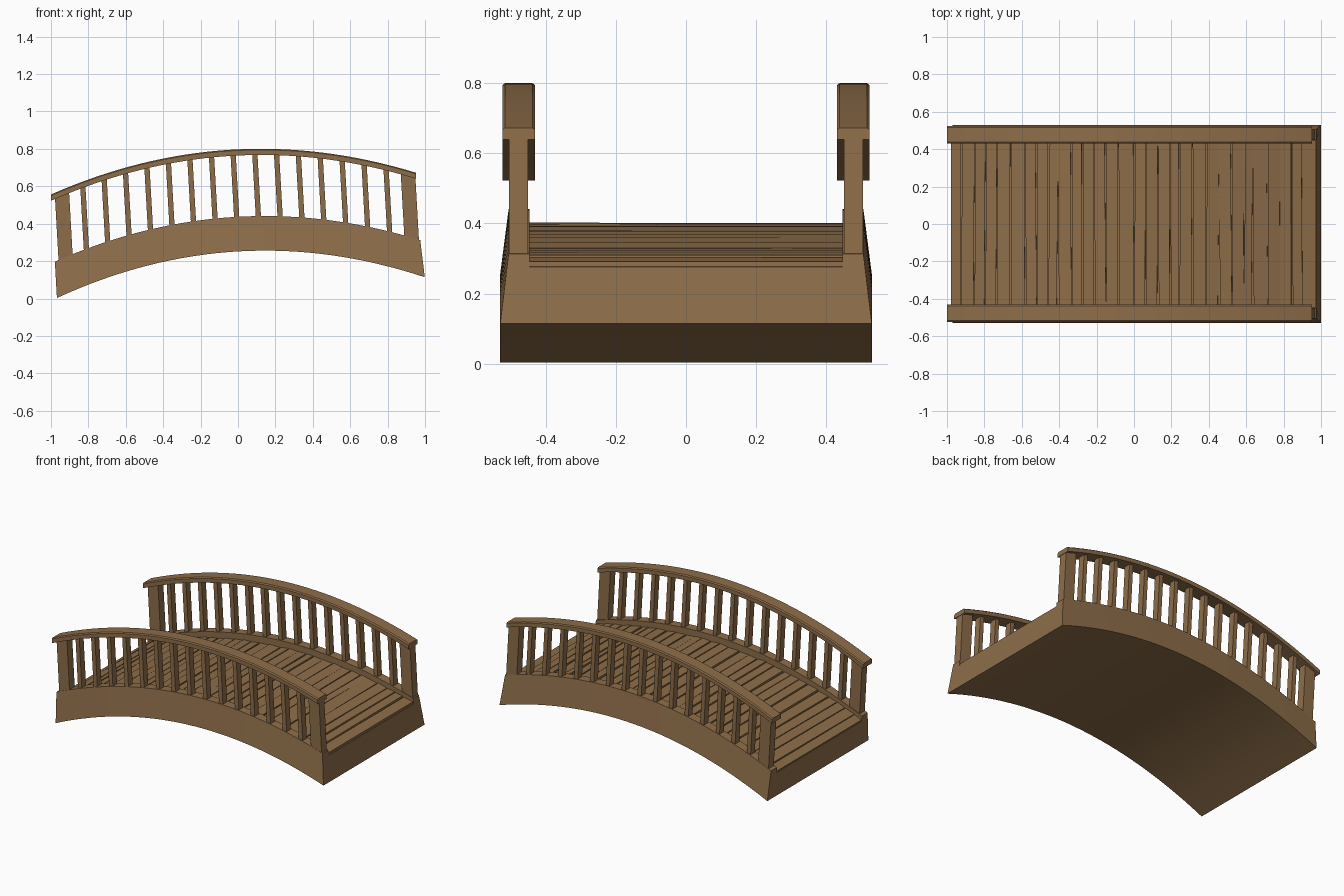
import bpy, bmesh, math, random
from mathutils import Matrix

random.seed(4)
cube = bpy.data.objects.get("Cube")
if cube:
    bpy.data.objects.remove(cube, do_unlink=True)

# One wood colour for the whole bridge
wood = bpy.data.materials.new("brown wood")
wood.use_nodes = True
BROWN = (0.27, 0.155, 0.067, 1)
wood.diffuse_color = BROWN
bsdf = next(n for n in wood.node_tree.nodes if n.type == 'BSDF_PRINCIPLED')
bsdf.inputs["Base Color"].default_value = BROWN
bsdf.inputs["Roughness"].default_value = 0.9

# The bridge leans gently: its right-hand end stands higher
LEAN = Matrix.Translation((0.015, 0, 0.0625)) @ Matrix.Rotation(-0.0565, 4, 'Y')


def underside(u): return 0.19 - 0.2 * u * u
def deck_top(u): return 0.332 - 0.17 * u * u
def curb_top(u): return 0.375 - 0.19 * u * u
def rail_top(u): return 0.735 - 0.19 * u * u
def rail_base(u): return rail_top(u) - 0.033


def finish(name, bm, smooth=False):
    bmesh.ops.recalc_face_normals(bm, faces=bm.faces)
    bm.transform(LEAN)
    mesh = bpy.data.meshes.new(name)
    bm.to_mesh(mesh)
    bm.free()
    mesh.materials.append(wood)
    obj = bpy.data.objects.new(name, mesh)
    bpy.context.collection.objects.link(obj)
    if smooth:
        bpy.ops.object.select_all(action='DESELECT')
        obj.select_set(True)
        bpy.context.view_layer.objects.active = obj
        bpy.ops.object.shade_smooth_by_angle(angle=math.radians(30))
    return obj


def loft(name, section, steps=32):
    """Skin a closed cross-section, given as a function of t in 0..1."""
    bm = bmesh.new()
    rings = [[bm.verts.new(p) for p in section(i / steps)] for i in range(steps + 1)]
    n = len(rings[0])
    for a, b in zip(rings, rings[1:]):
        for j in range(n):
            k = (j + 1) % n
            bm.faces.new((a[j], a[k], b[k], b[j]))
    bm.faces.new(rings[0])
    bm.faces.new(rings[-1])
    return finish(name, bm, True)


def upright(name, u0, u1, y0, y1):
    """Square post whose foot and head follow the curb and the rail."""
    bm = bmesh.new()
    foot, head = [], []
    for u, y in ((u0, y0), (u1, y0), (u1, y1), (u0, y1)):
        foot.append(bm.verts.new((u, y, curb_top(u) - 0.02)))
        head.append(bm.verts.new((u, y, rail_base(u) + 0.01)))
    bm.faces.new(foot)
    bm.faces.new(head)
    for j in range(4):
        k = (j + 1) % 4
        bm.faces.new((foot[j], foot[k], head[k], head[j]))
    return finish(name, bm)


def top_u(t): return -0.985 + 1.957 * t


# Arched body with a raised curb along each side
def body_section(t):
    ub, ut = -0.985 + 1.97 * t, top_u(t)
    half = [(ub, 0.53, underside(ub)), (ut, 0.506, curb_top(ut)),
            (ut, 0.446, curb_top(ut)), (ut, 0.446, deck_top(ut) - 0.012)]
    return half + [(u, -y, w) for u, y, w in reversed(half)]


loft("arched_body", body_section)

# Deck planks, slightly uneven in width, height and angle
COUNT = 30
edges = [top_u((i + random.uniform(-0.2, 0.2) * (0 < i < COUNT)) / COUNT)
         for i in range(COUNT + 1)]
bm = bmesh.new()
for a, b in zip(edges, edges[1:]):
    inner = a > edges[0] and b < edges[-1]
    skew = random.uniform(-0.004, 0.004) if inner else 0
    lift = random.uniform(-0.003, 0.002)
    tip = random.uniform(-0.003, 0.003)
    layers = []
    for depth in (0.022, 0):
        layers.append([bm.verts.new((u + s * skew, s * 0.448,
                                     deck_top(u) + lift + e * tip - depth))
                       for u, s, e in ((a + 0.003, -1, -1), (b - 0.003, -1, 1),
                                       (b - 0.003, 1, 1), (a + 0.003, 1, -1))])
    low, high = layers
    bm.faces.new(low)
    bm.faces.new(high)
    for j in range(4):
        k = (j + 1) % 4
        bm.faces.new((low[j], low[k], high[k], high[j]))
finish("deck_planks", bm)

# Railings on both sides
for side, label in ((-1, "front"), (1, "back")):
    def rail_section(t, side=side):
        u = -0.986 + 1.955 * t
        y0, y1 = side * 0.43, side * 0.524
        return [(u, y0, rail_base(u)), (u, y1, rail_base(u)),
                (u, y1, rail_top(u) - 0.006), (u, y1 - side * 0.008, rail_top(u)),
                (u, y0 + side * 0.008, rail_top(u)), (u, y0, rail_top(u) - 0.006)]

    loft(label + "_handrail", rail_section)
    for end, where in ((-1, "right"), (1, "left")):
        upright(f"{label}_{where}_end_post", end * 0.965, end * 0.888,
                side * 0.45, side * 0.505)
    for i in range(15):
        u = -0.813 + 0.116 * i
        upright(f"{label}_baluster_{i + 1}", u - 0.014, u + 0.014,
                side * 0.456, side * 0.5)
